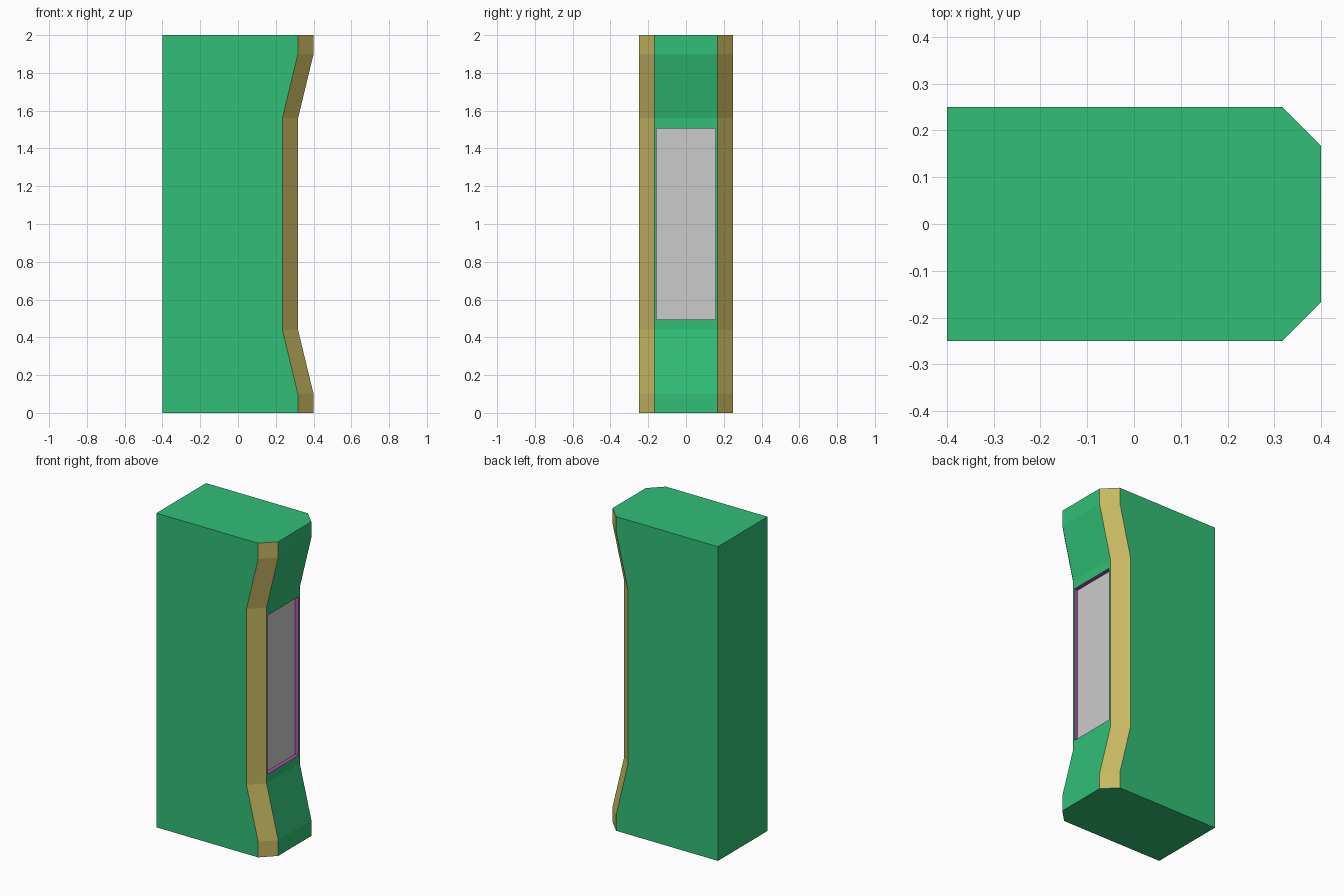
import bpy, bmesh

if "Cube" in bpy.data.objects:
    bpy.data.objects.remove(bpy.data.objects["Cube"])

HW, CH = 0.25, 0.083          # half width, corner chamfer
DEPTH = 0.025                 # recess depth
PROFILE = [(0, 0.4), (0.1, 0.4), (0.44, 0.318), (1.56, 0.318), (1.9, 0.4), (2, 0.4)]
PANEL_Y, PANEL_Z = 0.156, (0.495, 1.505)


def material(name, rgb):
    m = bpy.data.materials.new(name)
    m.diffuse_color = (*rgb, 1)
    m.use_nodes = True
    m.node_tree.nodes["Principled BSDF"].inputs["Base Color"].default_value = m.diffuse_color
    return m


def make_object(name, bm, mats=()):
    me = bpy.data.meshes.new(name)
    bm.to_mesh(me)
    bm.free()
    for m in mats:
        me.materials.append(m)
    ob = bpy.data.objects.new(name, me)
    bpy.context.collection.objects.link(ob)
    return ob


def panel_ring(bm, x):
    return [bm.verts.new((x, y, z)) for y, z in (
        (-PANEL_Y, PANEL_Z[0]), (PANEL_Y, PANEL_Z[0]),
        (PANEL_Y, PANEL_Z[1]), (-PANEL_Y, PANEL_Z[1]))]


def bridge(bm, a, b, mat):
    for i in range(4):
        j = (i + 1) % 4
        bm.faces.new((a[i], a[j], b[j], b[i])).material_index = mat


# Cabinet body: chamfered cross-section lofted up the front profile
bm = bmesh.new()
rings = []
for z, x in PROFILE:
    section = [(-0.4, -HW), (x - CH, -HW), (x, CH - HW),
               (x, HW - CH), (x - CH, HW), (-0.4, HW)]
    rings.append([bm.verts.new((px, py, z)) for px, py in section])

bm.faces.new(rings[0][::-1])
bm.faces.new(rings[-1])
# Each long side and the back are a single flat face
bm.faces.new([r[1] for r in rings] + [rings[-1][0], rings[0][0]])
bm.faces.new([r[4] for r in reversed(rings)] + [rings[0][5], rings[-1][5]])
bm.faces.new((rings[0][5], rings[0][0], rings[-1][0], rings[-1][5]))

# Front strips: gold chamfers (slot 1) and green centre, open at the recess
for k, (lo, hi) in enumerate(zip(rings, rings[1:])):
    for i in (1, 2, 3):
        quad = (lo[i], lo[i + 1], hi[i + 1], hi[i])
        if i == 2 and k == 2:
            opening = panel_ring(bm, PROFILE[2][1])
            bridge(bm, quad, opening, 0)
            bridge(bm, opening, panel_ring(bm, PROFILE[2][1] - DEPTH), 2)
        else:
            bm.faces.new(quad).material_index = 0 if i == 2 else 1

make_object("cabinet_body", bm, [
    material("green", (0.03, 0.52, 0.18)),
    material("gold_trim", (0.58, 0.48, 0.12)),
    material("purple_recess", (0.45, 0.08, 0.42))])

# Grey panel at the back of the recess
bm = bmesh.new()
bm.faces.new(panel_ring(bm, PROFILE[2][1] - DEPTH))
make_object("front_panel", bm)
